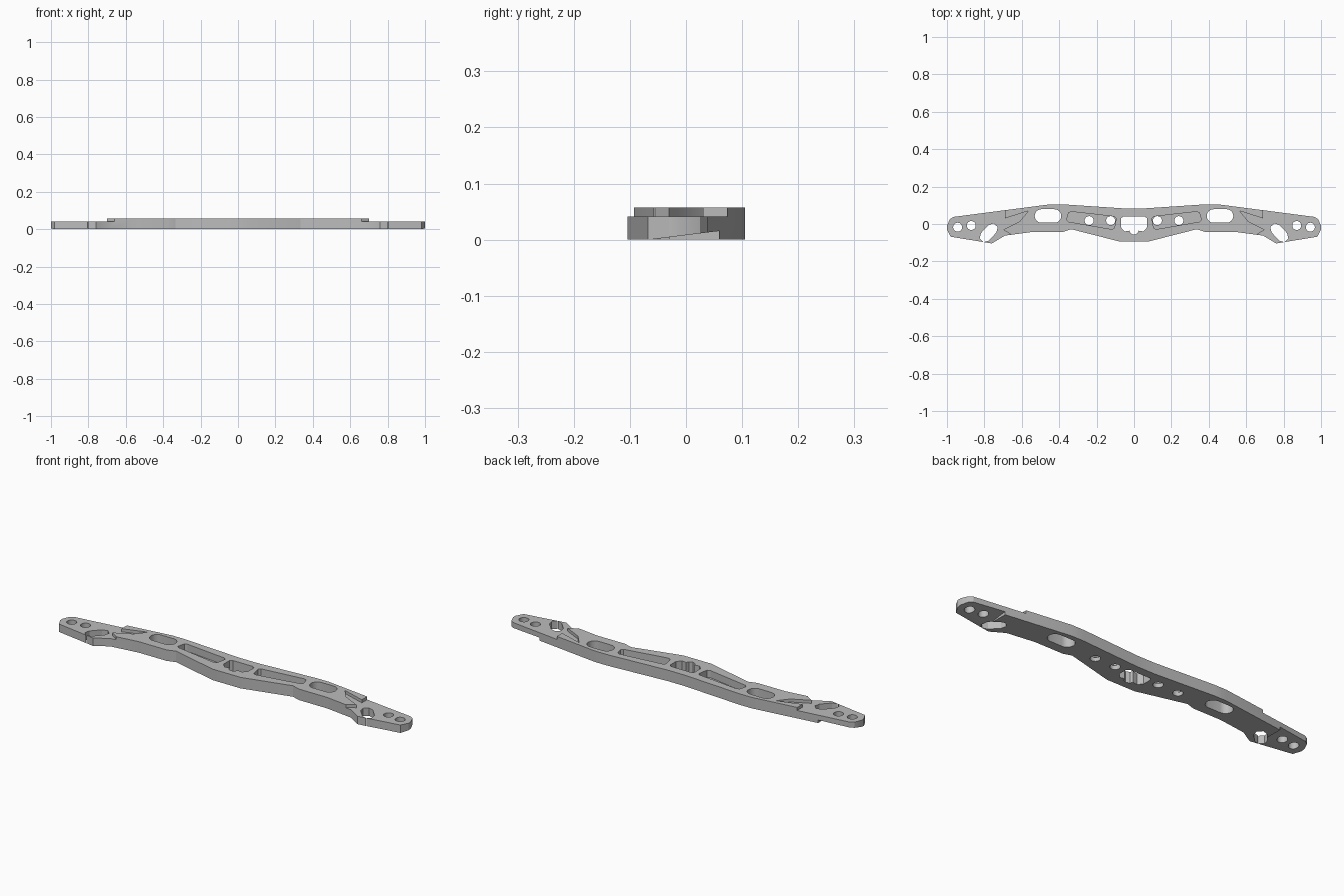
import bpy
import bmesh
from math import sin, cos, pi, radians

if "Cube" in bpy.data.objects:
    bpy.data.objects.remove(bpy.data.objects["Cube"], do_unlink=True)

TOP, END_TOP, POCKET_FLOOR = 0.057, 0.041, 0.02

metal = bpy.data.materials.new("plain grey")
metal.use_nodes = True
metal.diffuse_color = (0.5, 0.5, 0.5, 1)
metal.node_tree.nodes["Principled BSDF"].inputs["Base Color"].default_value = (0.5, 0.5, 0.5, 1)


def prism(name, section, offset, to_world):
    """Extrude a flat section along the given vector."""
    bm = bmesh.new()
    face = bm.faces.new([bm.verts.new(to_world(p)) for p in section])
    ext = bmesh.ops.extrude_face_region(bm, geom=[face])
    moved = [v for v in ext["geom"] if isinstance(v, bmesh.types.BMVert)]
    bmesh.ops.translate(bm, verts=moved, vec=offset)
    bmesh.ops.recalc_face_normals(bm, faces=bm.faces)
    mesh = bpy.data.meshes.new(name)
    bm.to_mesh(mesh)
    bm.free()
    obj = bpy.data.objects.new(name, mesh)
    bpy.context.collection.objects.link(obj)
    return obj


def slab(name, outline, z0, z1, side=1):
    return prism(name, outline, (0, 0, z1 - z0), lambda p: (p[0] * side, p[1], z0))


def slot(cx, cy, half, radius, angle=0, steps=12):
    """Rounded slot outline; half = 0 gives a round hole."""
    pts = []
    for end in (1, -1):
        for i in range(steps + 1):
            if half == 0 and i == steps:
                continue
            a = -pi / 2 + pi * i / steps + (0 if end == 1 else pi)
            u, v = end * half + radius * cos(a), radius * sin(a)
            pts.append((cx + u * cos(angle) - v * sin(angle),
                        cy + u * sin(angle) + v * cos(angle)))
    return pts


def mirrored(half_outline):
    return half_outline + [(-x, y) for x, y in reversed(half_outline) if x > 0]


def cut(target, cutter):
    mod = target.modifiers.new("cut", "BOOLEAN")
    mod.operation, mod.solver, mod.object = "DIFFERENCE", "EXACT", cutter
    bpy.context.view_layer.objects.active = target
    bpy.ops.object.modifier_apply(modifier=mod.name)
    bpy.data.objects.remove(cutter, do_unlink=True)


# Main bar outline, from back centre round to front centre
bar = slab("support_bar", mirrored([
    (0.05, 0.083), (0.38, 0.105), (0.45, 0.105), (0.965, 0.038), (0.985, 0.025),
    (1.0, -0.01), (1.0, -0.03), (0.98, -0.068), (0.76, -0.104), (0.69, -0.062),
    (0.54, -0.042), (0.38, -0.042), (0.335, -0.028), (0.08, -0.093)]), 0, TOP)

# Boundary of the raised middle, with a forked notch at each end
step = [(0.69, 0.2), (0.69, 0.03), (0.565, 0.07), (0.61, 0.015), (0.70, -0.03),
        (0.66, -0.055), (0.66, -0.2), (1.1, -0.2), (1.1, 0.2)]
# Shallow tray around the inner bolt holes
tray = [(0.335, 0.066), (0.35, 0.06), (0.36, 0.022), (0.35, 0.012), (0.12, -0.028),
        (0.105, -0.022), (0.095, 0.03), (0.105, 0.04)]
through = [
    slot(0.46, 0.043, 0.035, 0.036),
    slot(0.125, 0.018, 0, 0.024), slot(0.24, 0.018, 0, 0.024),
    slot(0.87, -0.008, 0, 0.024), slot(0.943, -0.017, 0, 0.024),
    slot(0.777, -0.047, 0.03, 0.029, radians(-47), 3)]

for side in (1, -1):
    cut(bar, slab("end_step_cutter", step, END_TOP, 0.1, side))
    cut(bar, slab("tray_cutter", tray, POCKET_FLOOR, 0.1, side))
    for outline in through:
        cut(bar, slab("hole_cutter", outline, -0.05, 0.1, side))
    # Sloped relief under each tip
    wedge = [(-0.065, 0.0), (0.055, 0.015), (0.1, 0.02), (0.1, -0.03), (-0.065, -0.03)]
    cut(bar, prism("tip_relief_cutter", wedge, (side * 0.3, 0, 0),
                   lambda p: (side * 0.8, p[0], p[1])))

# Central opening with a small front notch
cut(bar, slab("centre_cutter", mirrored([
    (0.058, 0.04), (0.07, 0.03), (0.07, -0.018), (0.05, -0.04),
    (0.025, -0.036), (0.018, -0.05), (0, -0.058)]), -0.05, 0.1))

bar.data.materials.clear()
bar.data.materials.append(metal)
bpy.ops.object.select_all(action="DESELECT")
bar.select_set(True)
bpy.context.view_layer.objects.active = bar
bpy.ops.object.shade_smooth_by_angle(angle=radians(25))
